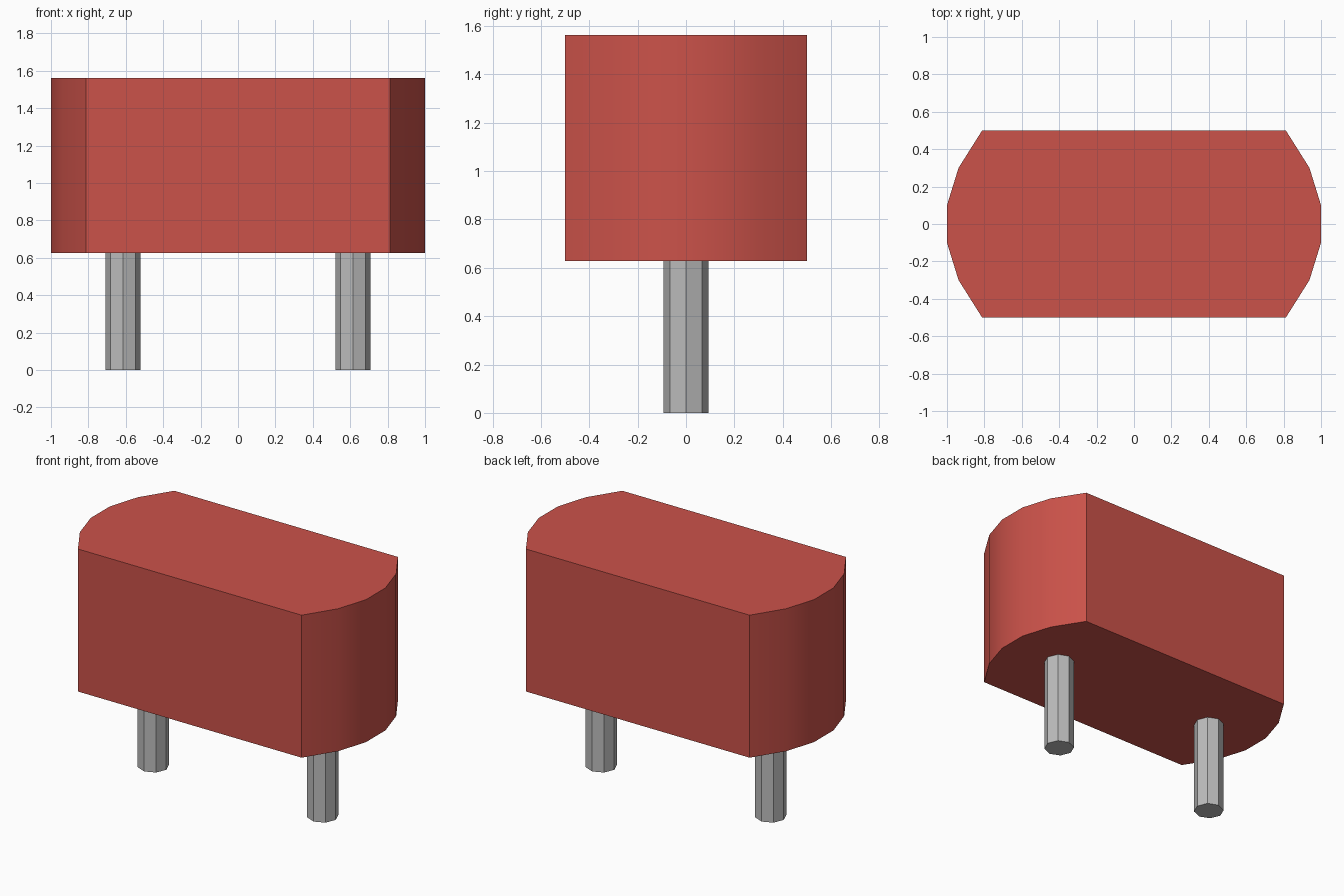
import bpy
import bmesh
import math

cube = bpy.data.objects.get("Cube")
if cube:
    bpy.data.objects.remove(cube, do_unlink=True)


def make_material(name, color):
    mat = bpy.data.materials.new(name)
    mat.use_nodes = True
    mat.diffuse_color = color
    bsdf = next(n for n in mat.node_tree.nodes if n.type == 'BSDF_PRINCIPLED')
    bsdf.inputs["Base Color"].default_value = color
    return mat


def make_prism(name, outline, z0, z1, mat):
    """Extrude a counter-clockwise outline from z0 up to z1."""
    bm = bmesh.new()
    base = bm.faces.new([bm.verts.new((x, y, z0)) for x, y in outline])
    top = bmesh.ops.extrude_face_region(bm, geom=[base], use_keep_orig=True)["geom"]
    for v in top:
        if isinstance(v, bmesh.types.BMVert):
            v.co.z = z1
    bmesh.ops.recalc_face_normals(bm, faces=bm.faces)
    mesh = bpy.data.meshes.new(name)
    bm.to_mesh(mesh)
    bm.free()
    mesh.materials.append(mat)
    obj = bpy.data.objects.new(name, mesh)
    bpy.context.collection.objects.link(obj)
    # Smooth the gentle curve of the ends, keep real corners sharp
    bpy.ops.object.select_all(action='DESELECT')
    obj.select_set(True)
    bpy.context.view_layer.objects.active = obj
    bpy.ops.object.shade_smooth_by_angle(angle=math.radians(30))
    return obj


red = make_material("red", (0.60, 0.085, 0.068, 1))
grey = make_material("metal grey", (0.50, 0.50, 0.50, 1))

# Body: block with flat front and back and rounded ends
right_end = [(0.812, -0.5), (0.938, -0.3), (1.0, -0.1),
             (1.0, 0.1), (0.938, 0.3), (0.812, 0.5)]
outline = right_end + [(-x, -y) for x, y in right_end]
make_prism("body", outline, 0.627, 1.562, red)

# Two eight-sided pins, reaching slightly into the body
for side, cx in (("left", 0.615), ("right", -0.615)):
    ring = [(cx + 0.094 * math.cos(i * math.pi / 4),
             0.094 * math.sin(i * math.pi / 4)) for i in range(8)]
    make_prism(side + "_pin", ring, 0.0, 0.65, grey)
